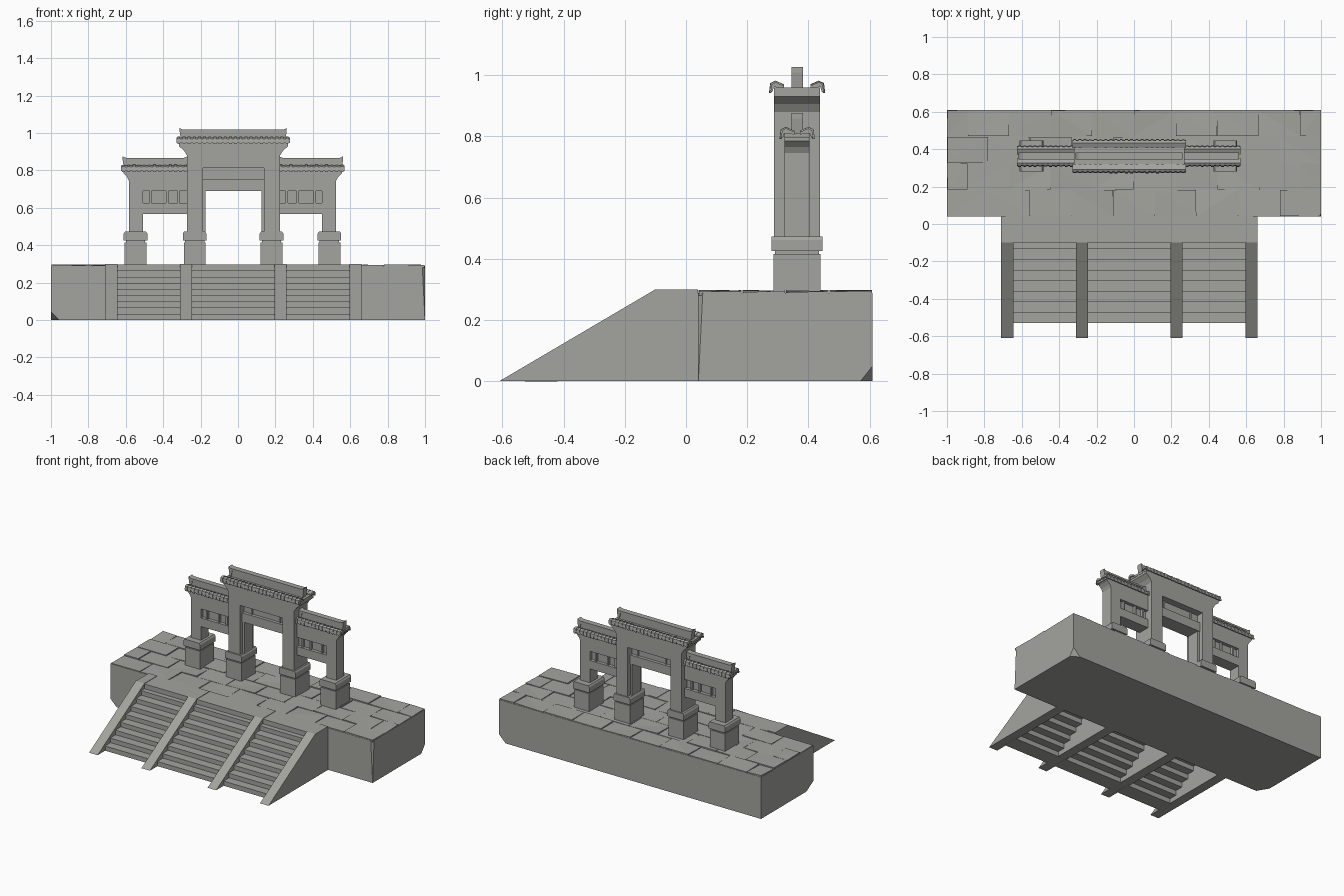
import bpy, bmesh, random
from mathutils import Vector

if "Cube" in bpy.data.objects:
    bpy.data.objects.remove(bpy.data.objects["Cube"])

random.seed(4)
stone = bpy.data.materials.new("grey stone")
stone.diffuse_color = (0.37, 0.37, 0.345, 1)
stone.use_nodes = True
stone.node_tree.nodes["Principled BSDF"].inputs["Base Color"].default_value = stone.diffuse_color


def finish(name, bm):
    bmesh.ops.recalc_face_normals(bm, faces=bm.faces)
    me = bpy.data.meshes.new(name)
    bm.to_mesh(me)
    bm.free()
    me.materials.append(stone)
    ob = bpy.data.objects.new(name, me)
    bpy.context.collection.objects.link(ob)
    return ob


def add_box(bm, x0, x1, y0, y1, z0, z1):
    vs = bmesh.ops.create_cube(bm, size=1)["verts"]
    for v in vs:
        v.co = ((x0 + x1) / 2 + v.co.x * (x1 - x0),
                (y0 + y1) / 2 + v.co.y * (y1 - y0),
                (z0 + z1) / 2 + v.co.z * (z1 - z0))
    return vs


def add_prism(bm, pts, a, b, axis):
    """Extrude a profile of (horizontal, z) points from a to b along an axis."""
    def place(t, p):
        return (t, p[0], p[1]) if axis == "x" else (p[0], t, p[1])
    lo = [bm.verts.new(place(a, p)) for p in pts]
    hi = [bm.verts.new(place(b, p)) for p in pts]
    bm.faces.new(lo)
    bm.faces.new(hi)
    n = len(pts)
    for i in range(n):
        bm.faces.new((lo[i], lo[(i + 1) % n], hi[(i + 1) % n], hi[i]))


def box(name, *dims):
    bm = bmesh.new()
    add_box(bm, *dims)
    return finish(name, bm)


def prism(name, pts, a, b, axis):
    bm = bmesh.new()
    add_prism(bm, pts, a, b, axis)
    return finish(name, bm)


# Platform block with chipped lower corners and one worn upright edge
bm = bmesh.new()
add_box(bm, -1, 1, 0.04, 0.61, 0, 0.288)
for co, no in (((-0.955, 0.04, 0), (-1, -0.6, -1)),
               ((1, 0.57, 0), (0.8, 1, -0.8)),
               ((0.992, 0.04, 0.15), (1, -1, 0.05))):
    cut = bmesh.ops.bisect_plane(bm, geom=bm.verts[:] + bm.edges[:] + bm.faces[:],
                                 plane_co=Vector(co), plane_no=Vector(no), clear_outer=True)
    edges = [e for e in cut["geom_cut"] if isinstance(e, bmesh.types.BMEdge)]
    bmesh.ops.holes_fill(bm, edges=edges)
finish("platform", bm)

# Uneven paving in staggered rows
bm = bmesh.new()
pitch, depth, gap = 2 / 9, 0.57 / 4, 0.002
for row in range(4):
    y0 = 0.04 + row * depth
    for col in range(10):
        x0 = -1 + (col - 0.5 * (row % 2)) * pitch
        x1 = min(x0 + pitch, 1)
        x0 = max(x0, -1)
        if x1 - x0 < 0.02:
            continue
        for v in add_box(bm, x0 + gap, x1 - gap, y0 + gap, y0 + depth - gap, 0.28, 0.294):
            if v.co.z > 0.29:
                v.co.z += random.uniform(-0.004, 0.004)
bmesh.ops.triangulate(bm, faces=bm.faces[:])
finish("paving_tiles", bm)

# Sloping stair walls and landing
RAILS = [(-0.71, -0.645), (-0.31, -0.245), (0.195, 0.26), (0.595, 0.66)]
for a, b in RAILS:
    prism("stair_wall", [(-0.61, 0), (-0.1, 0.30), (0.04, 0.30), (0.04, 0)], a, b, "x")
box("landing", -0.69, 0.64, -0.10, 0.045, 0.262, 0.297)

# Three flights of slab steps, open underneath
STEPS = 9
for (_, a), (b, _) in zip(RAILS, RAILS[1:]):
    bm = bmesh.new()
    for i in range(STEPS):
        y = -0.53 + i * 0.0565
        top = (i + 1) * 0.297 / STEPS
        add_box(bm, a - 0.01, b + 0.01, y + 0.004, y + 0.11, top - 0.034, top - 0.008)
        add_box(bm, a - 0.01, b + 0.01, y, y + 0.11, top - 0.010, top)
    finish("stair_flight", bm)

# Pillar footings: lower block, neck and cap
CY = 0.363
for cx in (-0.548, -0.232, 0.179, 0.489):
    bm = bmesh.new()
    add_box(bm, cx - 0.058, cx + 0.058, CY - 0.077, CY + 0.077, 0.285, 0.415)
    add_box(bm, cx - 0.052, cx + 0.052, CY - 0.072, CY + 0.072, 0.41, 0.43)
    h = [(-0.063, 0.425), (0.063, 0.425), (0.063, 0.462), (0.056, 0.473), (-0.056, 0.473), (-0.063, 0.462)]
    add_prism(bm, [(cx + x, z) for x, z in h], CY - 0.083, CY + 0.083, "y")
    finish("pillar_footing", bm)

# Pillars
for a, b in ((-0.273, -0.187), (0.139, 0.225)):
    box("inner_pillar", a, b, CY - 0.075, CY + 0.075, 0.46, 0.90)
for a, b in ((-0.583, -0.508), (0.45, 0.525)):
    box("outer_pillar", a, b, CY - 0.041, CY + 0.041, 0.46, 0.76)

# Centre span: flared head, sunken panel and lower beam
prism("centre_head", [(-0.273, 0.813), (0.225, 0.813), (0.225, 0.88), (0.24, 0.905), (0.268, 0.93),
                      (0.268, 0.957), (-0.316, 0.957), (-0.316, 0.93), (-0.288, 0.905), (-0.273, 0.88)],
      CY - 0.075, CY + 0.075, "y")
box("centre_panel", -0.20, 0.15, CY - 0.028, CY + 0.028, 0.74, 0.82)
box("centre_beam", -0.20, 0.15, CY - 0.05, CY + 0.05, 0.69, 0.752)
for x in (-0.187, 0.125):
    box("centre_jamb", x, x + 0.014, CY - 0.045, CY + 0.045, 0.46, 0.70)
for x in (-0.13, 0.085):
    box("centre_panel_post", x, x + 0.01, CY - 0.036, CY + 0.036, 0.75, 0.815)

# Side spans: head flared on the outer side, sunken panel with posts, lower beam
for side, inner, outer in (("left", -0.26, -0.583), ("right", 0.21, 0.525)):
    s = -1 if side == "left" else 1
    prism(side + "_head", [(inner, 0.69), (outer, 0.69), (outer, 0.745), (outer + s * 0.01, 0.765),
                           (outer + s * 0.03, 0.785), (outer + s * 0.03, 0.805), (inner, 0.805)],
          CY - 0.041, CY + 0.041, "y")
    a, b = sorted((inner, outer - s * 0.06))
    box(side + "_panel", a, b, CY - 0.018, CY + 0.018, 0.615, 0.70)
    box(side + "_beam", a, b, CY - 0.041, CY + 0.041, 0.568, 0.627)
    for k in (0.04, 0.13, 0.19):
        x = outer - s * (0.075 + k)
        box(side + "_panel_post", x - 0.006, x + 0.006, CY - 0.034, CY + 0.034, 0.62, 0.695)


# Roof: flat deck, hooked tile eaves front and back, ridge with raised ends
def roof(label, x0, x1, half, z, ridge_h, r0, r1):
    box(label + "_roof_deck", x0 + 0.008, x1 - 0.008, CY - half, CY + half, z - 0.012, z + 0.003)
    hook = [(-0.032, 0), (-0.032, 0.008), (-0.004, 0.020), (0.008, 0.012), (0.012, -0.010),
            (0.005, -0.010), (0.001, 0.004)]
    bm = bmesh.new()
    n = round((x1 - x0) / 0.028)
    p = (x1 - x0) / n
    for s in (-1, 1):
        def section(lift):
            return [(CY + s * (half + o + lift * (o > 0)), z + h + (lift if h > 0.003 else -lift))
                    for o, h in hook]
        add_prism(bm, section(0), x0, x1, "x")
        for i in range(n):
            a = x0 + i * p
            add_prism(bm, section(random.uniform(0.003, 0.005)), a + 0.2 * p, a + 0.75 * p, "x")
    finish(label + "_eave_tiles", bm)
    t = z + ridge_h
    bm = bmesh.new()
    add_box(bm, r0 + 0.008, r1 - 0.008, CY - 0.015, CY + 0.015, z, t - 0.02)
    add_box(bm, r0 + 0.004, r1 - 0.004, CY - 0.019, CY + 0.019, t - 0.021, t - 0.009)
    for x, s in ((r0, 1), (r1, -1)):
        add_prism(bm, [(x + s * 0.008, z), (x + s * 0.016, z), (x + s * 0.03, t - 0.012),
                       (x + s * 0.01, t - 0.006), (x, t), (x, t - 0.018)], CY - 0.019, CY + 0.019, "y")
    finish(label + "_ridge", bm)


roof("centre", -0.33, 0.278, 0.075, 0.957, 0.07, -0.312, 0.26)
roof("left", -0.625, -0.265, 0.041, 0.806, 0.07, -0.617, -0.27)
roof("right", 0.215, 0.57, 0.041, 0.806, 0.07, 0.22, 0.562)
